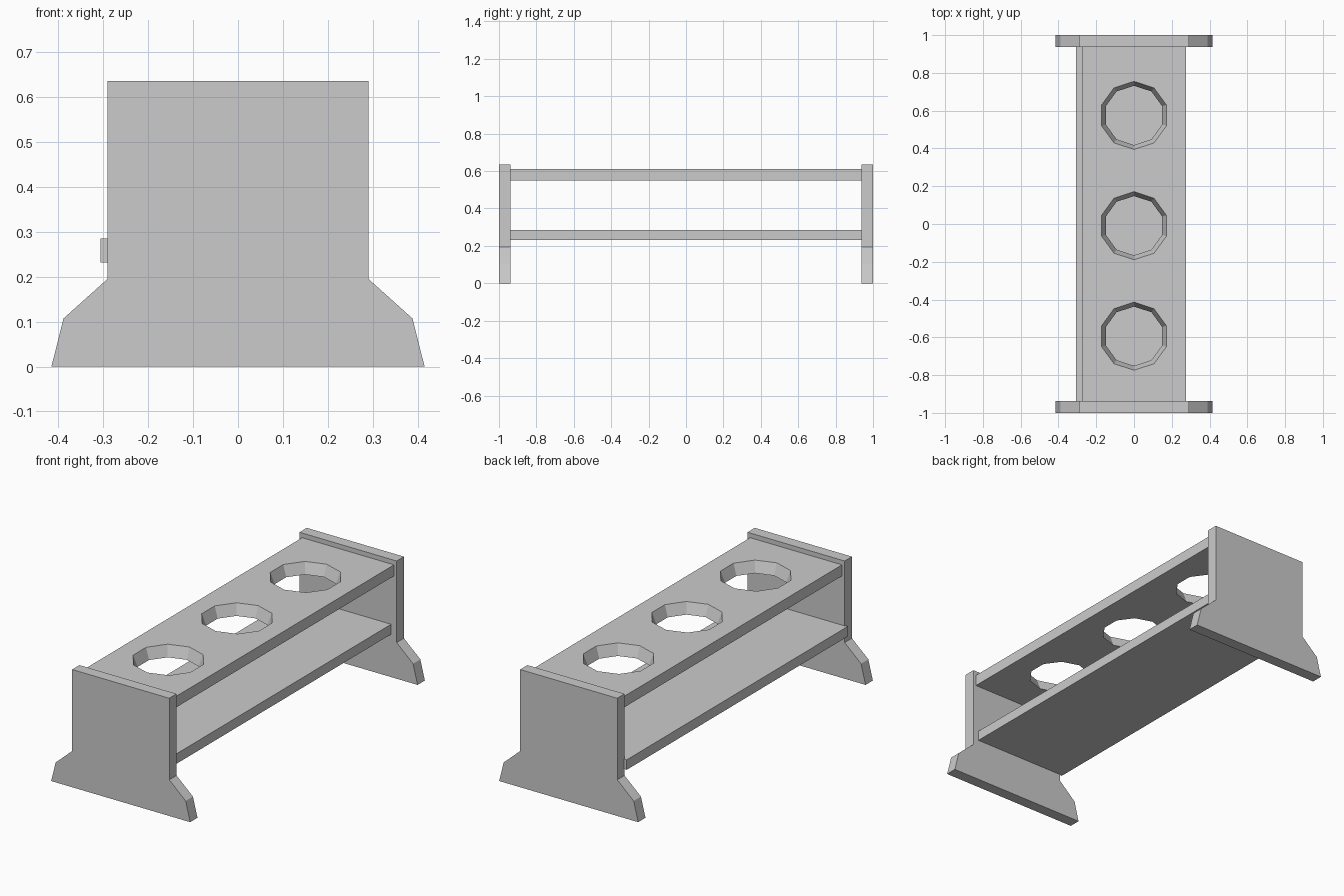
import bpy, bmesh, math

if "Cube" in bpy.data.objects:
    bpy.data.objects.remove(bpy.data.objects["Cube"])


def loft(name, loop_a, loop_b):
    """Closed solid between two matching loops of points."""
    bm = bmesh.new()
    a = [bm.verts.new(p) for p in loop_a]
    b = [bm.verts.new(p) for p in loop_b]
    bm.faces.new(a)
    bm.faces.new(b)
    n = len(a)
    for i in range(n):
        j = (i + 1) % n
        bm.faces.new((a[i], a[j], b[j], b[i]))
    bmesh.ops.recalc_face_normals(bm, faces=bm.faces)
    mesh = bpy.data.meshes.new(name)
    bm.to_mesh(mesh)
    bm.free()
    obj = bpy.data.objects.new(name, mesh)
    bpy.context.collection.objects.link(obj)
    return obj


def board(name, x0, x1, y, z0, z1):
    rect = [(x0, -y), (x1, -y), (x1, y), (x0, y)]
    return loft(name, [(*p, z0) for p in rect], [(*p, z1) for p in rect])


def decagon(r, cy, z):
    angles = [math.pi / 2 + i * math.tau / 10 for i in range(10)]
    return [(r * math.cos(t), cy + r * math.sin(t), z) for t in angles]


# End panels with flared feet
half = [(0.415, 0), (0.388, 0.107), (0.29, 0.195), (0.29, 0.635)]
profile = half + [(-x, z) for x, z in reversed(half)]
for name, y0, y1 in (("front_end_panel", -1, -0.938), ("back_end_panel", 0.938, 1)):
    loft(name, [(x, y0, z) for x, z in profile], [(x, y1, z) for x, z in profile])

# Lower shelf, set slightly to the left
board("lower_shelf", -0.306, 0.257, 0.942, 0.231, 0.285)

# Top shelf with three tapered ten-sided holes
top = board("top_shelf", -0.274, 0.274, 0.94, 0.55, 0.61)
for cy in (-0.594, -0.009, 0.575):
    cutter = loft("hole_cutter", decagon(0.149, cy, 0.53), decagon(0.188, cy, 0.63))
    cutter.hide_render = True
    mod = top.modifiers.new("hole", 'BOOLEAN')
    mod.operation = 'DIFFERENCE'
    mod.solver = 'EXACT'
    mod.object = cutter
    bpy.context.view_layer.objects.active = top
    bpy.ops.object.modifier_apply(modifier=mod.name)
    bpy.data.objects.remove(cutter)
